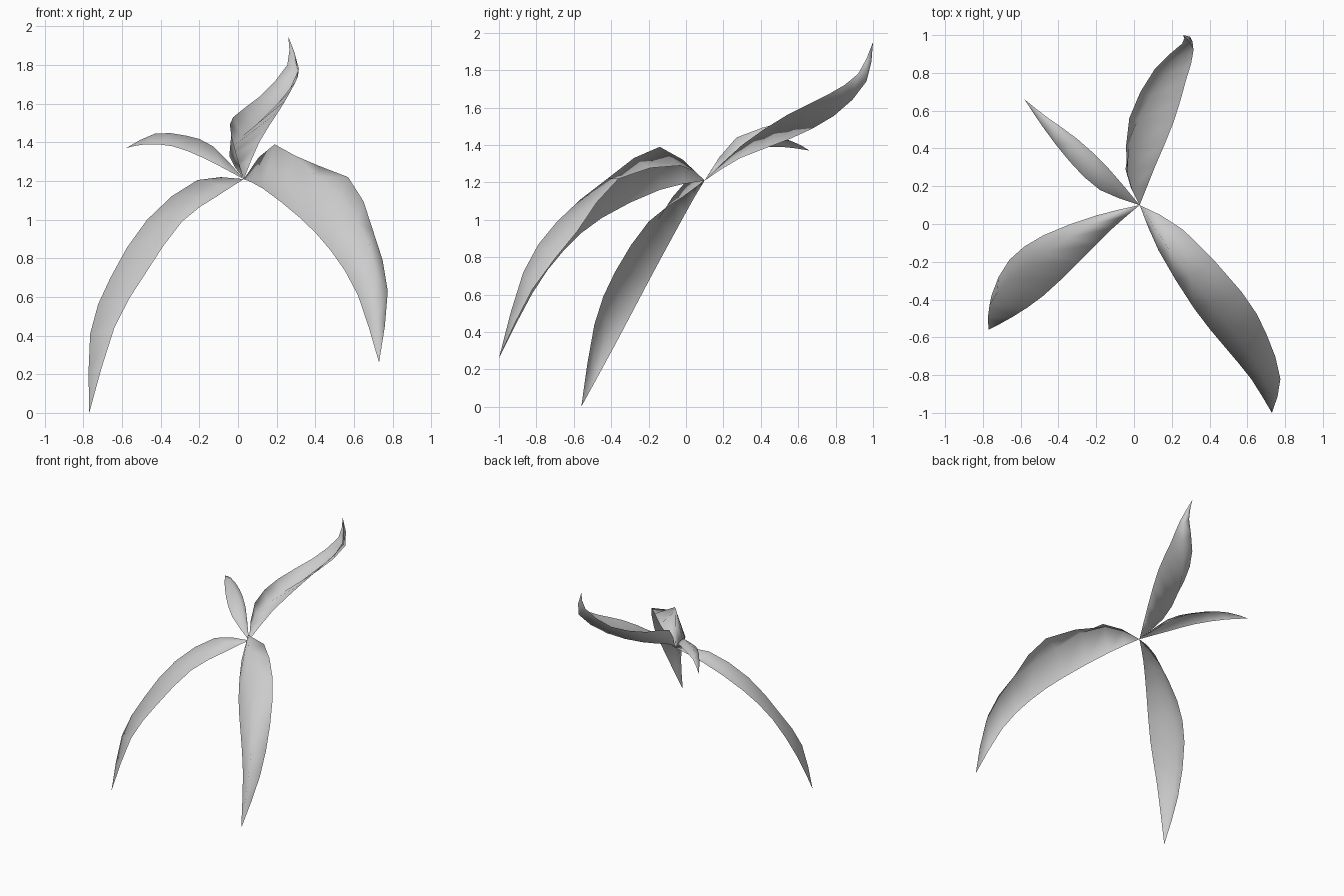
import bpy, math
from mathutils import Vector

BASE = (0.03, 0.10, 1.21)   # point where all leaves meet
SUB = 2                     # segments between control stations


def spline(points):
    # Catmull-Rom curve through the stations
    p = [Vector(q) for q in points]
    p = [2 * p[0] - p[1]] + p + [2 * p[-1] - p[-2]]
    out = []
    for i in range(1, len(p) - 2):
        a, b, c, d = p[i - 1:i + 3]
        for k in range(SUB):
            t = k / SUB
            out.append(0.5 * (2 * b + (c - a) * t + (2 * a - 5 * b + 4 * c - d) * t * t
                              + (3 * b - a - 3 * c + d) * t ** 3))
    return out[1:]          # drop the shared base point


def leaf(name, tip, edge_a, rib, edge_b):
    # Folded blade: two strips between the edges and the midrib
    rows = [spline([BASE] + line + [tip]) for line in (edge_a, rib, edge_b)]
    n = len(rows[0])
    verts = [Vector(BASE), Vector(tip)] + [v for r in rows for v in r]
    idx = lambda r, i: 2 + r * n + i
    faces = []
    for r in range(2):
        faces.append((0, idx(r + 1, 0), idx(r, 0)))
        faces += [(idx(r, i), idx(r + 1, i), idx(r + 1, i + 1), idx(r, i + 1))
                  for i in range(n - 1)]
        faces.append((idx(r, n - 1), idx(r + 1, n - 1), 1))
    mesh = bpy.data.meshes.new(name)
    mesh.from_pydata(verts, [], faces)
    ob = bpy.data.objects.new(name, mesh)
    bpy.context.collection.objects.link(ob)
    bpy.ops.object.select_all(action='DESELECT')
    ob.select_set(True)
    bpy.context.view_layer.objects.active = ob
    bpy.ops.object.shade_smooth_by_angle(angle=math.radians(180))


# Long drooping leaf, front left
leaf("leaf_front_left", (-0.77, -0.56, 0.0),
     [(-0.11, -0.02, 1.12), (-0.29, -0.20, 0.99), (-0.48, -0.38, 0.72), (-0.64, -0.49, 0.44)],
     [(-0.21, 0.00, 1.205), (-0.47, -0.15, 1.00), (-0.66, -0.29, 0.70), (-0.765, -0.43, 0.41)],
     [(-0.20, 0.045, 1.12), (-0.48, -0.06, 0.93), (-0.66, -0.19, 0.69), (-0.755, -0.38, 0.33)])

# Broad arching leaf, front right
leaf("leaf_front_right", (0.73, -1.0, 0.26),
     [(0.26, -0.03, 1.29), (0.57, -0.36, 1.22), (0.70, -0.58, 0.94), (0.775, -0.82, 0.63)],
     [(0.19, -0.14, 1.39), (0.41, -0.42, 1.22), (0.62, -0.69, 0.99), (0.715, -0.87, 0.72)],
     [(0.13, -0.14, 1.16), (0.32, -0.45, 1.01), (0.48, -0.65, 0.84), (0.62, -0.82, 0.61)])

# Channelled leaf rising at the back
leaf("leaf_back_rising", (0.26, 1.0, 1.95),
     [(-0.035, 0.27, 1.44), (-0.025, 0.56, 1.53), (0.11, 0.82, 1.635), (0.255, 0.955, 1.80)],
     [(-0.045, 0.29, 1.33), (0.02, 0.55, 1.43), (0.17, 0.79, 1.555), (0.31, 0.965, 1.74)],
     [(0.11, 0.30, 1.40), (0.21, 0.54, 1.56), (0.275, 0.76, 1.67), (0.315, 0.92, 1.78)])

# Short narrow leaf, back left
leaf("leaf_back_left", (-0.58, 0.66, 1.37),
     [(-0.18, 0.18, 1.32), (-0.34, 0.33, 1.38), (-0.48, 0.51, 1.39)],
     [(-0.13, 0.24, 1.38), (-0.27, 0.36, 1.435), (-0.43, 0.50, 1.445)],
     [(-0.14, 0.30, 1.36), (-0.30, 0.45, 1.41), (-0.46, 0.565, 1.42)])
